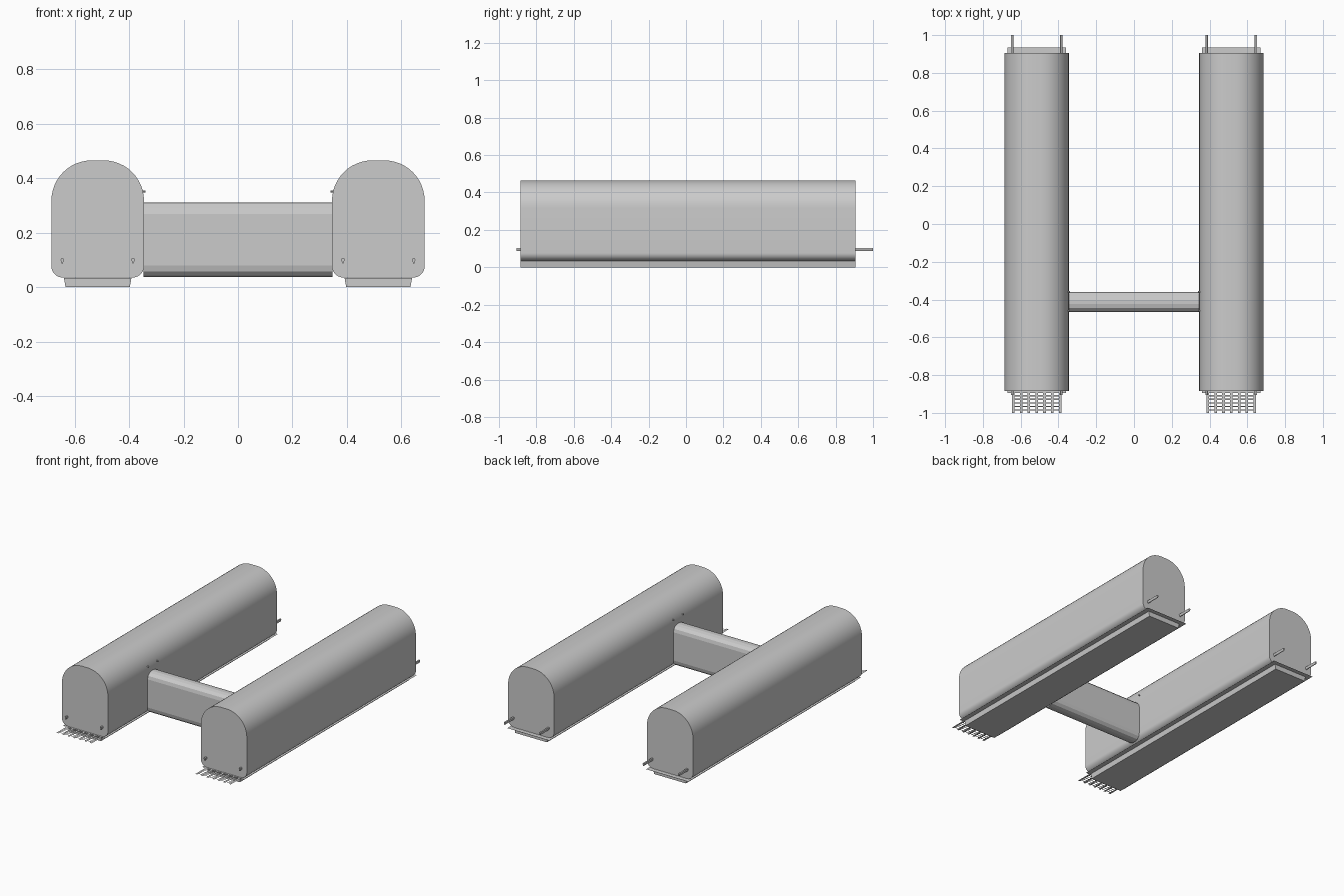
import bpy, bmesh, math
from mathutils import Vector

if "Cube" in bpy.data.objects:
    bpy.data.objects.remove(bpy.data.objects["Cube"])

CX = 0.515  # centre line of each hull


def finish(name, bm, smooth=False):
    me = bpy.data.meshes.new(name)
    bmesh.ops.recalc_face_normals(bm, faces=bm.faces[:])
    bm.to_mesh(me)
    bm.free()
    ob = bpy.data.objects.new(name, me)
    bpy.context.collection.objects.link(ob)
    if smooth:
        bpy.ops.object.select_all(action='DESELECT')
        ob.select_set(True)
        bpy.context.view_layer.objects.active = ob
        bpy.ops.object.shade_smooth_by_angle(angle=math.radians(35))
    return ob


def extrude(bm, points, offset):
    face = bm.faces.new([bm.verts.new(p) for p in points])
    ext = bmesh.ops.extrude_face_region(bm, geom=[face], use_keep_orig=True)
    verts = [g for g in ext['geom'] if isinstance(g, bmesh.types.BMVert)]
    bmesh.ops.translate(bm, verts=verts, vec=Vector(offset))


def rounded(a0, a1, b0, b1, r_low, r_top, n):
    """Rectangle outline with separate radii for lower and upper corners."""
    pts = []
    for a, b, r, start in ((a1, b0, r_low, -90), (a1, b1, r_top, 0),
                           (a0, b1, r_top, 90), (a0, b0, r_low, 180)):
        ca = a - r if a == a1 else a + r
        cb = b - r if b == b1 else b + r
        for i in range(n + 1):
            t = math.radians(start + 90 * i / n)
            pts.append((ca + r * math.cos(t), cb + r * math.sin(t)))
    return pts


def quad(bm, x0, x1, y0, y1, z):
    bm.faces.new([bm.verts.new(p) for p in
                  ((x0, y0, z), (x1, y0, z), (x1, y1, z), (x0, y1, z))])


for side, s in (("left", -1), ("right", 1)):
    c = s * CX

    # long rounded hull
    bm = bmesh.new()
    prof = rounded(c - 0.17, c + 0.17, 0.035, 0.465, 0.042, 0.148, 12)
    extrude(bm, [(x, -0.885, z) for x, z in prof], (0, 1.79, 0))
    finish(side + "_hull", bm, True)

    # tapered base under the hull
    bm = bmesh.new()
    base = ((-0.118, 0), (0.118, 0), (0.124, 0.034), (-0.124, 0.034))
    extrude(bm, [(c + x, -0.885, z) for x, z in base], (0, 1.79, 0))
    finish(side + "_base", bm)

    # thin sheet between hull and base
    bm = bmesh.new()
    quad(bm, c - 0.156, c + 0.156, -0.895, 0.935, 0.033)
    finish(side + "_base_sheet", bm)

    # front grating of rails and slats
    bm = bmesh.new()
    for i in range(7):
        x = c - 0.124 + i * 0.248 / 6
        quad(bm, x - 0.007, x + 0.007, -1.0, -0.885, 0.033)
    for i in range(6):
        y = -0.985 + i * 0.019
        quad(bm, c - 0.124, c + 0.124, y - 0.003, y + 0.003, 0.0335)
    finish(side + "_front_grating", bm)

    # wedge-section rods running through the hull
    for tag, dx in (("inner", -0.13), ("outer", 0.13)):
        x = c + s * dx
        bm = bmesh.new()
        sec = ((-0.002, 0.087), (0.002, 0.087), (0.006, 0.098),
               (0.005, 0.104), (-0.005, 0.104), (-0.006, 0.098))
        extrude(bm, [(x + a, -0.905, z) for a, z in sec], (0, 1.905, 0))
        finish(side + "_" + tag + "_rod", bm)

    # small pins on the inner wall above the cross beam
    for i, y in enumerate((-0.46, -0.36)):
        bm = bmesh.new()
        ring = [(s * 0.339, y + 0.004 * math.cos(t * math.pi / 4),
                 0.351 + 0.004 * math.sin(t * math.pi / 4)) for t in range(8)]
        extrude(bm, ring, (s * 0.012, 0, 0))
        finish(f"{side}_pin_{i + 1}", bm)

# cross beam joining the hulls
bm = bmesh.new()
prof = rounded(-0.465, -0.36, 0.037, 0.31, 0.042, 0.042, 3)
extrude(bm, [(-0.347, y, z) for y, z in prof], (0.694, 0, 0))
finish("cross_beam", bm)
